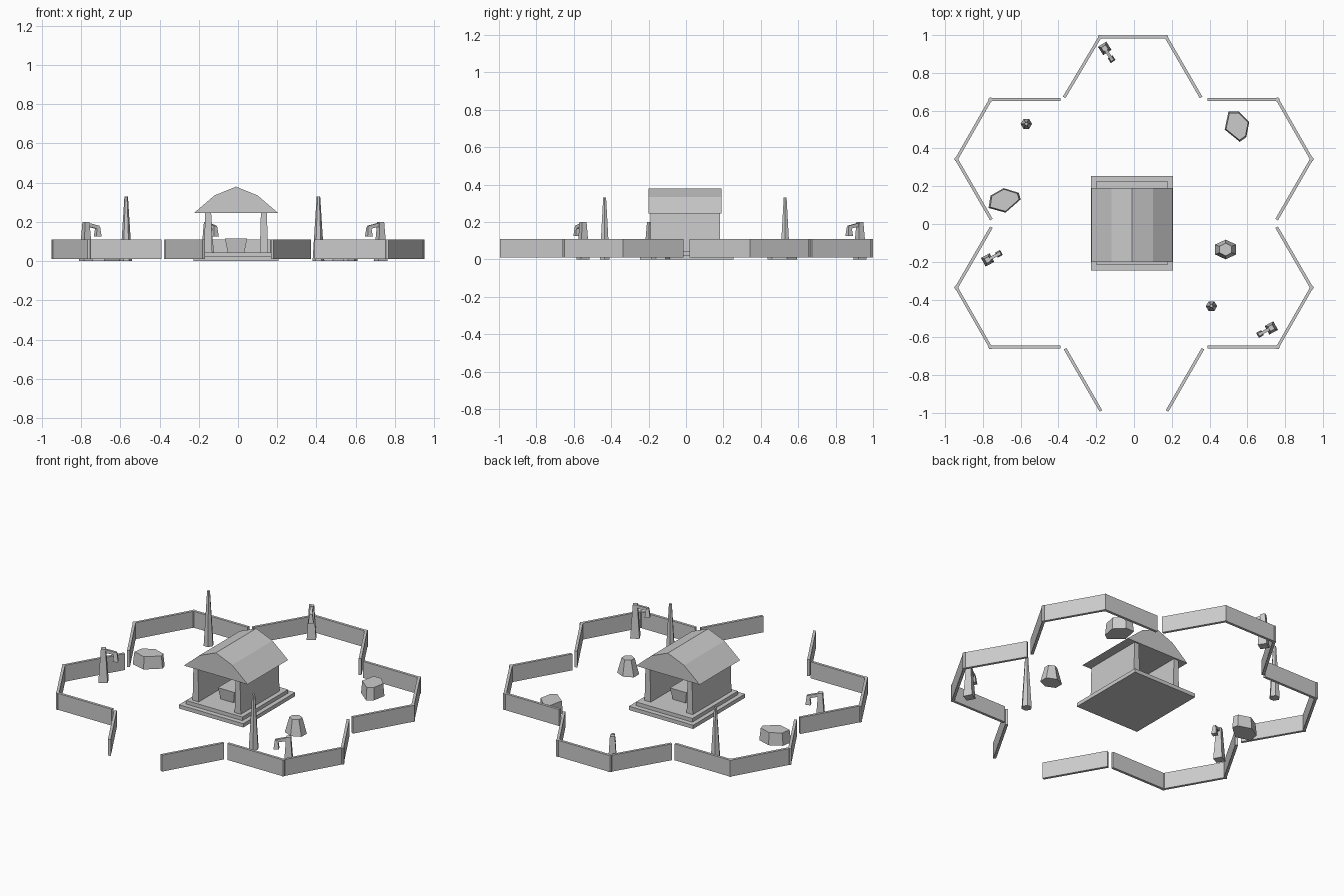
import bpy, bmesh, math
from mathutils import Vector

cube = bpy.data.objects.get("Cube")
if cube:
    bpy.data.objects.remove(cube, do_unlink=True)

stone = bpy.data.materials.new("pale grey stone")
stone.use_nodes = True
GREY = (0.6, 0.6, 0.6, 1)
stone.diffuse_color = GREY
stone.node_tree.nodes["Principled BSDF"].inputs["Base Color"].default_value = GREY


def loft(name, lower, upper):
    """Closed solid between two matching loops of 3D points."""
    bm = bmesh.new()
    a = [bm.verts.new(p) for p in lower]
    b = [bm.verts.new(p) for p in upper]
    bm.faces.new(a)
    bm.faces.new(b)
    for i in range(len(a)):
        j = (i + 1) % len(a)
        bm.faces.new((a[i], a[j], b[j], b[i]))
    bmesh.ops.recalc_face_normals(bm, faces=bm.faces)
    mesh = bpy.data.meshes.new(name)
    bm.to_mesh(mesh)
    bm.free()
    mesh.materials.append(stone)
    obj = bpy.data.objects.new(name, mesh)
    bpy.context.collection.objects.link(obj)
    return obj


def rect(cx, cy, hx, hy, z):
    return [(cx + sx * hx, cy + sy * hy, z)
            for sx, sy in ((-1, -1), (1, -1), (1, 1), (-1, 1))]


def ring(cx, cy, rx, ry, z, n=6, start=0.0):
    angles = [start + 2 * math.pi * i / n for i in range(n)]
    return [(cx + rx * math.cos(t), cy + ry * math.sin(t), z) for t in angles]


# Perimeter walls: six bays of a star, the front one left open
WALL_LOW, WALL_TOP, HALF = 0.01, 0.11, 0.008


def wall(name, p, q):
    p, q = Vector(p), Vector(q)
    d = (q - p).normalized() * HALF
    n = Vector((-d.y, d.x))
    plan = [p + n, p - n, q - n, q + n]
    loft(name, [(*v, WALL_LOW) for v in plan], [(*v, WALL_TOP) for v in plan])


side_bay = [(0.39, 0.655), (0.76, 0.655), (0.94, 0.34), (0.755, 0.02)]
back_bay = [(-0.37, 0.67), (-0.18, 0.99), (0.17, 0.99), (0.355, 0.67)]
bays = {"back_wall": back_bay}
for sx, side in ((1, "left"), (-1, "right")):
    for sy, end in ((1, "rear"), (-1, "front")):
        bays[f"{side}_{end}_wall"] = [(sx * x, sy * y + 0.003) for x, y in side_bay]
    bays[f"{side}_entrance_wall"] = [(sx * 0.365, -0.66), (sx * 0.175, -0.99)]
for name, path in bays.items():
    for p, q in zip(path, path[1:]):
        wall(name, p, q)
    for x, y in path[1:-1]:
        loft(name + "_corner", ring(x, y, 0.012, 0.012, WALL_LOW),
             ring(x, y, 0.012, 0.012, WALL_TOP))

# Shrine: two steps, side walls, altar and bent roof
CX = -0.01
loft("lower_step", rect(CX, 0.005, 0.217, 0.25, 0), rect(CX, 0.005, 0.217, 0.25, 0.023))
loft("upper_step", rect(CX, 0.005, 0.19, 0.22, 0.023), rect(CX, 0.005, 0.19, 0.22, 0.045))
for s, side in ((1, "left"), (-1, "right")):
    loft(f"shrine_{side}_wall", rect(CX + s * 0.142, -0.005, 0.021, 0.186, 0.04),
         rect(CX + s * 0.142, -0.005, 0.015, 0.186, 0.26))
loft("altar", rect(CX, -0.005, 0.043, 0.085, 0.045), rect(CX, -0.005, 0.056, 0.095, 0.115))
roof_half = [(0.215, 0.245), (0.11, 0.335)]
profile = roof_half + [(0, 0.38)] + [(-x, z) for x, z in reversed(roof_half)]
loft("shrine_roof", [(CX + x, -0.2, z) for x, z in profile],
     [(CX + x, 0.19, z) for x, z in profile])

# Tall spires
for x, y in ((-0.57, 0.53), (0.41, -0.435)):
    loft("spire", ring(x, y, 0.03, 0.03, 0), ring(x, y, 0.009, 0.009, 0.33))

# Stump
loft("stump", ring(0.485, -0.135, 0.065, 0.052, 0, start=math.pi / 6),
     ring(0.485, -0.135, 0.037, 0.034, 0.095, start=math.pi / 6))

# Boulders with flat tops
boulders = [
    [(0.48, 0.50), (0.50, 0.595), (0.555, 0.595), (0.61, 0.54), (0.595, 0.46), (0.56, 0.435)],
    [(-0.77, 0.085), (-0.76, 0.15), (-0.69, 0.19), (-0.61, 0.165), (-0.60, 0.13), (-0.68, 0.06)],
]
for plan in boulders:
    mid = sum((Vector(p) for p in plan), Vector((0, 0))) / len(plan)
    top = [mid + (Vector(p) - mid) * 0.9 for p in plan]
    loft("boulder", [(*p, 0) for p in plan], [(*p, 0.075) for p in top])

# Lantern posts: tapered post, sloping arm, hanging lantern
for x, y, tx, ty in ((-0.775, -0.19, -0.71, -0.155), (0.727, -0.55, 0.662, -0.585),
                     (-0.155, 0.93, -0.118, 0.872)):
    turn = math.atan2(ty - y, tx - x)
    parts = [
        loft("lantern_post", rect(0, 0, 0.026, 0.026, 0), rect(0, 0, 0.013, 0.014, 0.2)),
        loft("lantern_arm",
             [(0, -0.008, 0.178), (0, 0.008, 0.178), (0, 0.008, 0.198), (0, -0.008, 0.198)],
             [(0.075, -0.008, 0.162), (0.075, 0.008, 0.162),
              (0.075, 0.008, 0.18), (0.075, -0.008, 0.18)]),
        loft("lantern", rect(0.068, 0, 0.015, 0.015, 0.125), rect(0.068, 0, 0.009, 0.009, 0.175)),
    ]
    for part in parts:
        part.location = (x, y, 0)
        part.rotation_euler.z = turn
